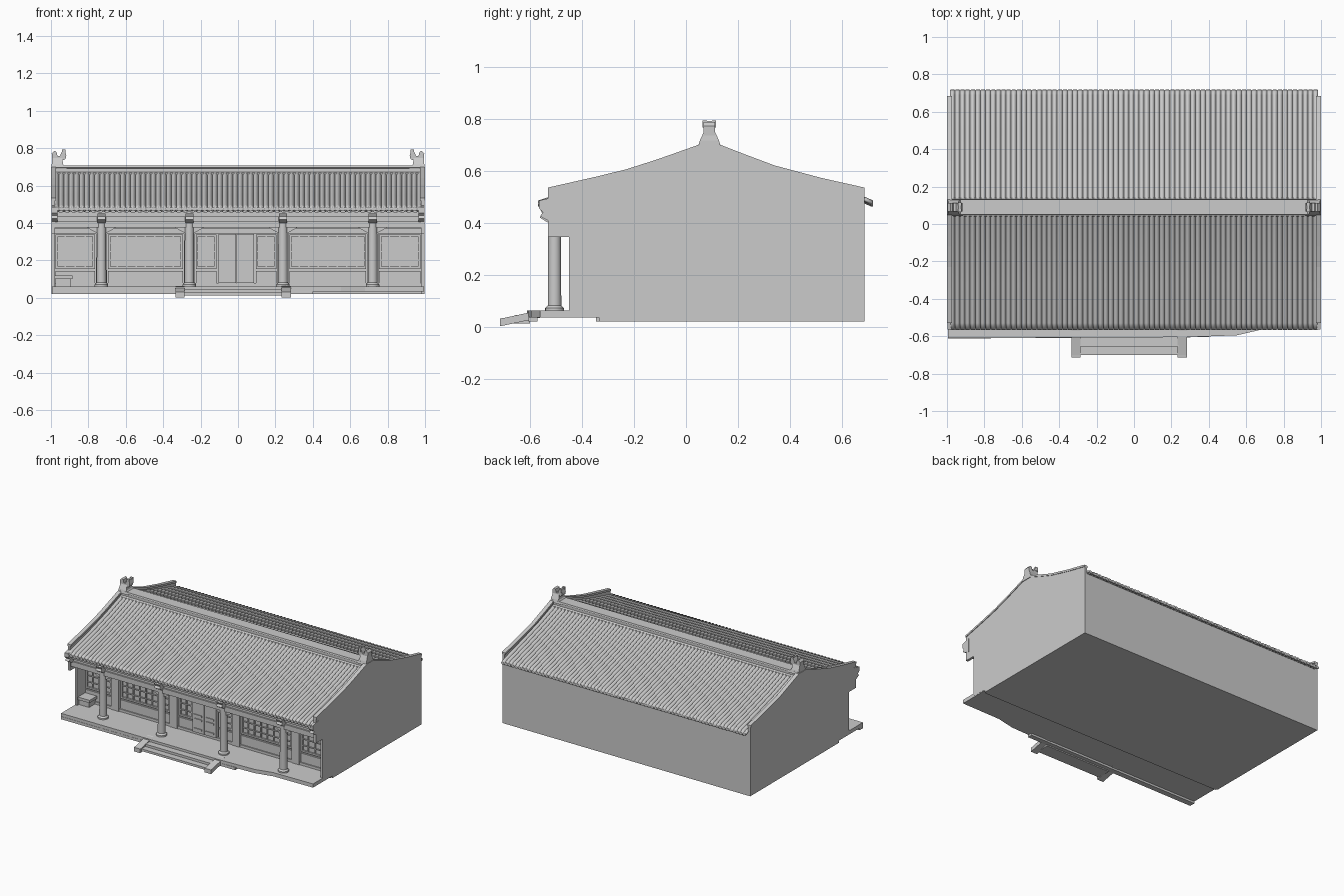
import bpy, bmesh, math
from mathutils import Matrix, Vector

if "Cube" in bpy.data.objects:
    bpy.data.objects.remove(bpy.data.objects["Cube"])


def finish(name, bm, smooth=False):
    bmesh.ops.recalc_face_normals(bm, faces=bm.faces)
    me = bpy.data.meshes.new(name)
    bm.to_mesh(me)
    bm.free()
    ob = bpy.data.objects.new(name, me)
    bpy.context.collection.objects.link(ob)
    if smooth:
        bpy.ops.object.select_all(action='DESELECT')
        ob.select_set(True)
        bpy.context.view_layer.objects.active = ob
        bpy.ops.object.shade_smooth_by_angle(angle=math.radians(40))
    return ob


def add_box(bm, x0, x1, y0, y1, z0, z1):
    m = Matrix.Translation(((x0 + x1) / 2, (y0 + y1) / 2, (z0 + z1) / 2))
    bmesh.ops.create_cube(bm, size=1, matrix=m @ Matrix.Diagonal((x1 - x0, y1 - y0, z1 - z0, 1)))


def boxes(name, *specs):
    bm = bmesh.new()
    for s in specs:
        add_box(bm, *s)
    return finish(name, bm)


def prism(name, pts, a, b, axis='x'):
    """Extrude a 2D outline from a to b along the given axis."""
    put = {'x': lambda p, t: (t, p[0], p[1]),
           'y': lambda p, t: (p[0], t, p[1]),
           'z': lambda p, t: (p[0], p[1], t)}[axis]
    bm = bmesh.new()
    lo = [bm.verts.new(put(p, a)) for p in pts]
    hi = [bm.verts.new(put(p, b)) for p in pts]
    bm.faces.new(lo)
    bm.faces.new(hi[::-1])
    for i in range(len(pts)):
        k = (i + 1) % len(pts)
        bm.faces.new((lo[i], lo[k], hi[k], hi[i]))
    return finish(name, bm)


def lathe(name, x, y, profile, n=20):
    """Turned part from (radius, z) pairs."""
    bm = bmesh.new()
    rings = [[bm.verts.new((x + r * math.cos(2 * math.pi * i / n),
                            y + r * math.sin(2 * math.pi * i / n), z))
              for i in range(n)] for r, z in profile]
    for p, q in zip(rings, rings[1:]):
        for i in range(n):
            bm.faces.new((p[i], p[(i + 1) % n], q[(i + 1) % n], q[i]))
    bm.faces.new(rings[0])
    bm.faces.new(rings[-1])
    return finish(name, bm, True)


FACADE = -0.345
COLUMNS = (-0.73, -0.26, 0.24, 0.72)
ROOF = [(-.565, .475), (-.53, .487), (-.32, .54), (-.12, .60), (.05, .66), (.09, .675),
        (.13, .66), (.30, .60), (.50, .54), (.69, .487), (.717, .475)]

# Main body under the roof
prism('main_body', [(FACADE, .02), (.685, .02), (.685, .475)]
      + [(y, z - .012) for y, z in ROOF[8:1:-1]] + [(FACADE, .52)], -.985, .985)

# Gable walls with raised curved tops
gable = [(-.335, .02), (.685, .02), (.685, .535), (.52, .572), (.34, .62), (.22, .665), (.13, .70),
         (.05, .70), (-.04, .668), (-.12, .64), (-.23, .605), (-.34, .578), (-.53, .535),
         (-.53, .345), (-.45, .345), (-.45, .04), (-.335, .04)]
for side, s in (('left', -1), ('right', 1)):
    prism(side + '_gable_wall', gable, s * .978, s * .996)
    top = gable[2:13]
    prism(side + '_gable_coping', top + [(y, z - .014) for y, z in top[::-1]], s * .972, s * 1.0)
    # Scroll under each end of the front eave
    prism(side + '_eave_scroll', [(-.50, .40), (-.535, .41), (-.56, .425), (-.55, .44), (-.565, .455),
                                  (-.565, .485), (-.50, .50)], s * .965, s * .997)

# Corrugated tile roof
RIBS, SEG = 72, 6
n = RIBS * SEG
bm = bmesh.new()
rows = []
for y, z in ROOF:
    rows.append([bm.verts.new((-.985 + 1.97 * i / n, y, z + .011 * math.sin(math.pi * (i % SEG) / SEG) ** .8))
                 for i in range(n + 1)])
for p, q in zip(rows, rows[1:]):
    for i in range(n):
        bm.faces.new((p[i], p[i + 1], q[i + 1], q[i]))
roof = finish('tile_roof', bm, True)
mod = roof.modifiers.new('thickness', 'SOLIDIFY')
mod.thickness = .014
mod.offset = -1 if roof.data.polygons[0].normal.z > 0 else 1

# Round tile ends along both eaves
bm = bmesh.new()
for i in range(RIBS):
    for y in (-.564, .714):
        m = Matrix.Translation((-.985 + 1.97 * (i + .5) / RIBS, y, .474)) @ Matrix.Rotation(math.pi / 2, 4, 'X')
        bmesh.ops.create_cone(bm, cap_ends=True, segments=10, radius1=.011, radius2=.011, depth=.008, matrix=m)
finish('eave_tile_ends', bm)

# Moulded ridge
half = [(.052, .645), (.048, .668), (.036, .674), (.036, .692), (.043, .696), (.040, .707)]
prism('roof_ridge', [(.09 + d, z) for d, z in half] + [(.09 - d, z) for d, z in half[::-1]], -.985, .985)

# Ridge end ornaments: flared foot plus a two-horned head
for side, s in (('left', -1), ('right', 1)):
    bm = bmesh.new()
    rings = []
    for z, d, x0, x1 in ((.69, .044, .915, .996), (.715, .037, .935, .996), (.75, .021, .94, .992)):
        rings.append([bm.verts.new((s * x, .09 + y, z)) for x, y in ((x0, -d), (x1, -d), (x1, d), (x0, d))])
    for p, q in zip(rings, rings[1:]):
        for i in range(4):
            bm.faces.new((p[i], p[(i + 1) % 4], q[(i + 1) % 4], q[i]))
    bm.faces.new(rings[0])
    bm.faces.new(rings[-1])
    finish(side + '_ornament_foot', bm)
    head = [(.94, .735), (.922, .742), (.918, .762), (.925, .788), (.938, .79), (.945, .775), (.952, .758),
            (.965, .758), (.97, .78), (.982, .787), (.996, .772), (.994, .735)]
    prism(side + '_ornament_head', [(s * x, z) for x, z in head], .068, .112, 'y')
    boxes(side + '_ornament_ears', *[(*sorted((s * .922, s * .94)), y - .008, y + .008, .765, .793)
                                     for y in (.072, .108)])

# Porch platform with its worn right front corner
prism('porch_platform', [(-.995, -.61), (.28, -.605), (.55, -.595), (.68, -.565), (.995, -.56),
                         (.995, -.335), (-.995, -.335)], .035, .062, 'z')
prism('platform_edge', [(-.995, -.612), (.40, -.605), (.40, -.57), (-.995, -.57)], .02, .04, 'z')

# Entrance steps and sloping side stones
boxes('entrance_steps', (-.29, .24, -.70, -.60, .012, .028), (-.29, .24, -.655, -.59, .028, .045))
for side, x in (('left', -.31), ('right', .258)):
    prism(side + '_step_cheek', [(-.715, .002), (-.56, .035), (-.56, .064), (-.70, .034), (-.715, .032)],
          x - .025, x + .025)

# Columns, tie beams and projecting bracket heads
for i, x in enumerate(COLUMNS, 1):
    lathe('column_%d' % i, x, -.505, [(.036, .06), (.036, .072), (.026, .082), (.025, .25), (.024, .44)])
    boxes('tie_beam_%d' % i, (x - .014, x + .014, -.51, FACADE, .385, .42))
    prism('bracket_head_%d' % i, [(-.46, .40), (-.53, .40), (-.562, .42), (-.552, .435), (-.56, .45), (-.46, .455)],
          x - .022, x + .022)
    for s in (-1, 1):
        prism('beam_corbel_%d%s' % (i, 'ab'[s > 0]),
              [(x + s * .02, .375), (x + s * .075, .375), (x + s * .05, .36), (x + s * .02, .345)],
              -.513, -.497, 'y')

# Front beams below the eave
boxes('front_beams', (-.98, .98, -.522, -.488, .375, .412), (-.98, .98, -.512, -.498, .412, .432),
      (-.98, .98, -.525, -.485, .432, .458))
bm = bmesh.new()
for i in range(56):
    x = -.965 + 1.93 * i / 55
    add_box(bm, x - .008, x + .008, -.55, FACADE, .458, .472)
finish('eave_rafters', bm)

# Facade frame: sill, head rail and posts
boxes('facade_frame', (-.98, .98, FACADE - .02, FACADE, .06, .08), (-.98, .98, FACADE - .02, FACADE, .345, .37),
      *[(x - .03, x + .03, FACADE - .025, FACADE, .06, .46) for x in COLUMNS])


def window(name, x0, x1, z0, z1, cols, rows):
    """Lattice window: border plus a grid of thin bars."""
    y0, y1, b = FACADE - .012, FACADE, .012
    specs = [(x0, x0 + b, y0, y1, z0, z1), (x1 - b, x1, y0, y1, z0, z1),
             (x0, x1, y0, y1, z0, z0 + b), (x0, x1, y0, y1, z1 - b, z1)]
    for i in range(1, cols):
        x = x0 + (x1 - x0) * i / cols
        specs.append((x - .004, x + .004, y0 + .004, y1, z0, z1))
    for i in range(1, rows):
        z = z0 + (z1 - z0) * i / rows
        specs.append((x0, x1, y0 + .004, y1, z - .003, z + .003))
    boxes(name, *specs)


# Lattice windows over plain lower panels, bay by bay
bays = (('far_left', -.975, -.765, 4), ('left', -.695, -.295, 8), ('door_left', -.225, -.115, 2),
        ('door_right', .095, .205, 2), ('right', .275, .685, 8), ('far_right', .755, .975, 4))
for name, x0, x1, cols in bays:
    window(name + '_window', x0, x1, .155, .34, cols, 4)
    boxes(name + '_lower_panel', (x0, x1, FACADE - .012, FACADE, .08, .145))

# Double door standing proud of the facade
boxes('double_door', (-.105, -.012, FACADE - .03, FACADE, .08, .342), (-.008, .085, FACADE - .03, FACADE, .08, .342))
boxes('door_rails', *[(x, x + .065, FACADE - .036, FACADE - .03, z, z + .012)
                      for x in (-.091, .006) for z in (.10, .17, .20, .32)])

# Low bench at the left end of the porch
boxes('porch_bench', (-.975, -.895, -.43, FACADE, .06, .10), (-.98, -.885, -.44, FACADE, .10, .12))
